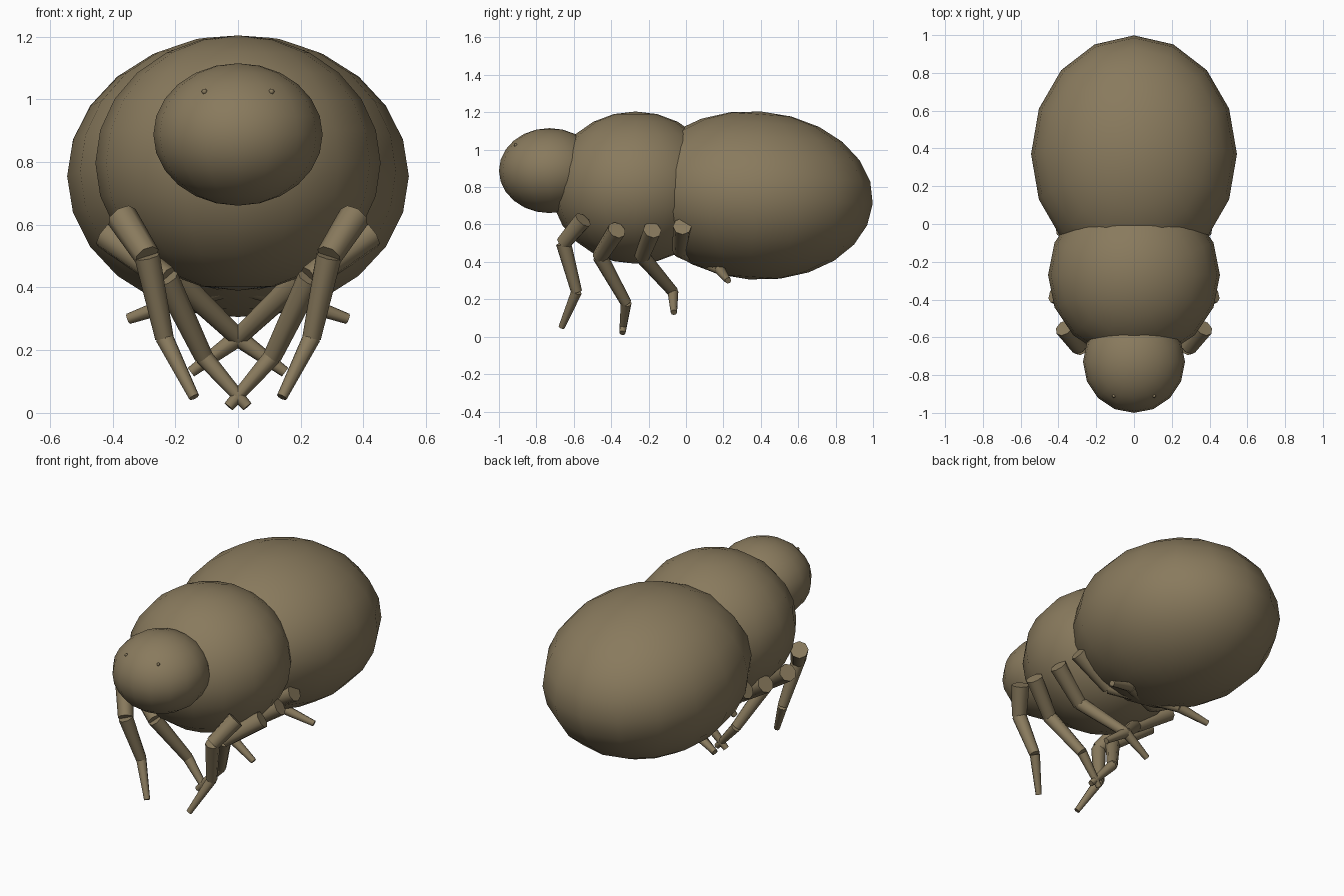
import bpy, math
from mathutils import Vector

if "Cube" in bpy.data.objects:
    bpy.data.objects.remove(bpy.data.objects["Cube"])


def material(name, colour):
    m = bpy.data.materials.new(name)
    m.diffuse_color = (*colour, 1)
    m.use_nodes = True
    m.node_tree.nodes["Principled BSDF"].inputs["Base Color"].default_value = m.diffuse_color
    return m


BROWN = material("dull_brown", (0.25, 0.195, 0.11))


def ellipsoid(name, centre, radii, tilt=0, segments=16, rings=12):
    bpy.ops.mesh.primitive_uv_sphere_add(segments=segments, ring_count=rings, radius=1,
                                         location=centre, rotation=(math.radians(tilt), 0, 0))
    ob = bpy.context.object
    ob.name = name
    ob.scale = radii
    ob.data.materials.append(BROWN)
    bpy.ops.object.shade_smooth()


def limb(name, a, b, r1, r2):
    # tapered eight-sided rod between two points
    a, b = Vector(a), Vector(b)
    d = b - a
    bpy.ops.mesh.primitive_cone_add(vertices=8, radius1=r1, radius2=r2, depth=d.length,
                                    location=(a + b) / 2,
                                    rotation=d.to_track_quat('Z', 'Y').to_euler())
    ob = bpy.context.object
    ob.name = name
    ob.data.materials.append(BROWN)
    bpy.ops.object.shade_smooth_by_angle(angle=math.radians(50))


# body
ellipsoid("abdomen", (0, 0.37, 0.755), (0.545, 0.63, 0.45), tilt=-4)
ellipsoid("thorax", (0, -0.27, 0.797), (0.455, 0.45, 0.407))
ellipsoid("head", (0, -0.73, 0.888), (0.27, 0.27, 0.227))

# legs: hip, knee, ankle, tip
legs = {
    "front": ((0.37, -0.55, 0.625), (0.29, -0.655, 0.50), (0.235, -0.585, 0.24), (0.14, -0.665, 0.05)),
    "second": ((0.42, -0.37, 0.57), (0.23, -0.46, 0.43), (0.11, -0.32, 0.18), (-0.03, -0.34, 0.02)),
    "third": ((0.405, -0.18, 0.57), (0.20, -0.235, 0.43), (0.00, -0.07, 0.24), (-0.15, -0.065, 0.13)),
    "rear": ((0.39, -0.02, 0.59), (0.16, -0.03, 0.46), (-0.18, 0.18, 0.36), (-0.35, 0.225, 0.30)),
}
for side, s in (("right", 1), ("left", -1)):
    # pinprick eyes
    ellipsoid(side + "_eye", (s * 0.107, -0.911, 1.025), (0.009,) * 3, segments=8, rings=6)
    for key, points in legs.items():
        p = [(s * x, y, z) for x, y, z in points]
        limb(f"{side}_{key}_thigh", p[0], p[1], 0.05, 0.042)
        limb(f"{side}_{key}_shin", p[1], p[2], 0.041, 0.03)
        limb(f"{side}_{key}_foot", p[2], p[3], 0.029, 0.017)
